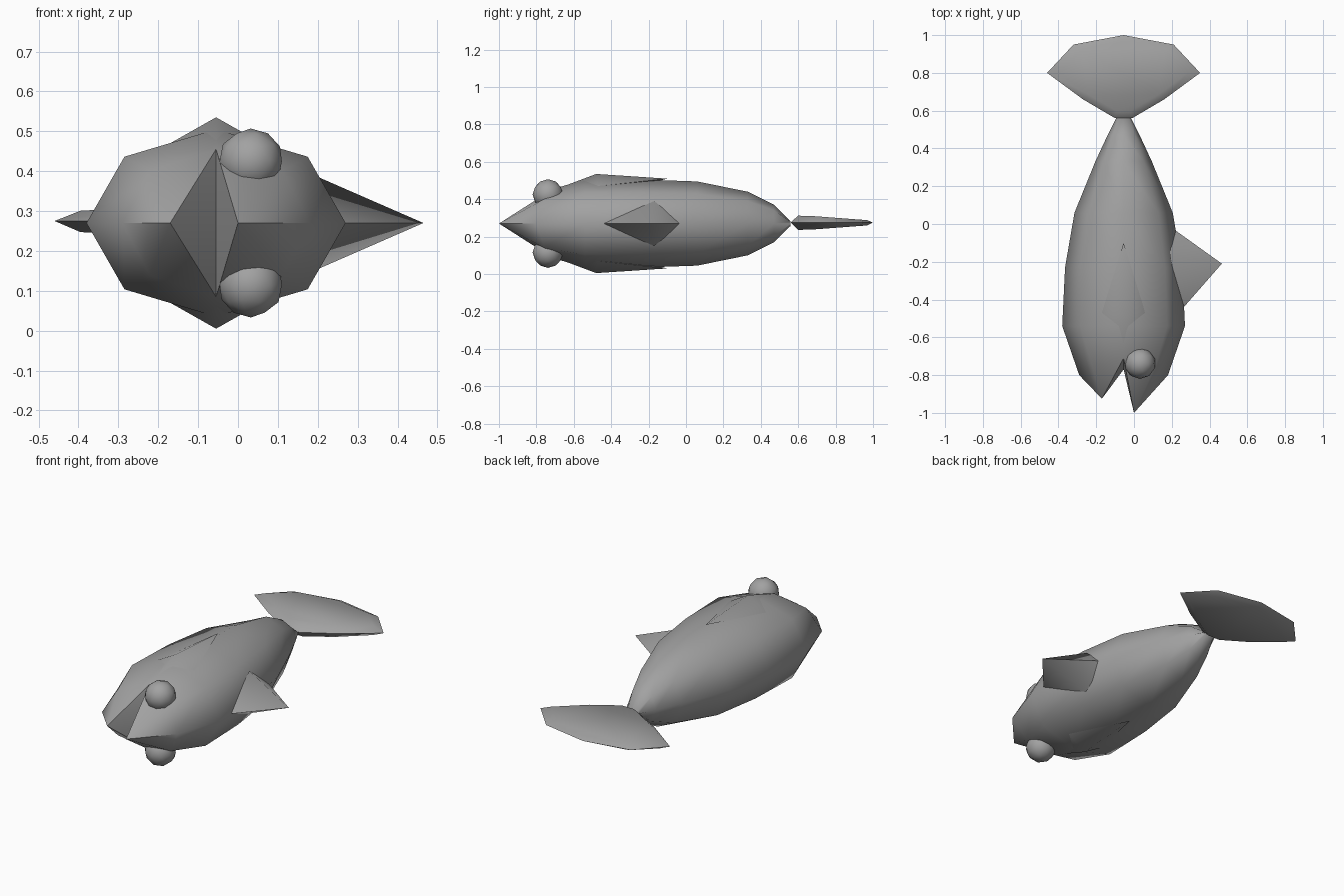
import bpy, bmesh, math
from mathutils import Vector

if "Cube" in bpy.data.objects:
    bpy.data.objects.remove(bpy.data.objects["Cube"])

CX, CZ = -0.055, 0.27     # long axis of the fish, which lies on its side

grey = bpy.data.materials.new("fish_grey")
grey.diffuse_color = (0.36, 0.36, 0.36, 1)
grey.use_nodes = True
grey.node_tree.nodes["Principled BSDF"].inputs["Base Color"].default_value = grey.diffuse_color


def finish(name, bm, angle=60):
    bmesh.ops.recalc_face_normals(bm, faces=bm.faces)
    me = bpy.data.meshes.new(name)
    bm.to_mesh(me)
    bm.free()
    ob = bpy.data.objects.new(name, me)
    bpy.context.collection.objects.link(ob)
    me.materials.append(grey)
    bpy.ops.object.select_all(action='DESELECT')
    ob.select_set(True)
    bpy.context.view_layer.objects.active = ob
    bpy.ops.object.shade_smooth_by_angle(angle=math.radians(angle))
    return ob


def solid(name, points, faces, angle=60):
    bm = bmesh.new()
    vs = [bm.verts.new(p) for p in points]
    for f in faces:
        bm.faces.new([vs[i] for i in f])
    return finish(name, bm, angle)


# Body: eight-sided rings from head to tail root, (y, half width, half height)
rings = [(-0.54, .325, .235), (-0.23, .31, .235), (0.06, .26, .225),
         (0.33, .15, .17), (0.47, .085, .10), (0.56, .04, .012)]
bm = bmesh.new()
loops = []
# first ring bends back towards its top and bottom
loops.append([bm.verts.new((CX + .235 * math.cos(a), -0.80 + 0.09 * math.sin(a) ** 2,
                            CZ + .185 * math.sin(a)))
              for a in [i * math.pi / 4 for i in range(8)]])
for y, hx, hz in rings:
    loops.append([bm.verts.new((CX + hx * math.cos(i * math.pi / 4), y,
                                CZ + hz * math.sin(i * math.pi / 4))) for i in range(8)])
for a, b in zip(loops, loops[1:]):
    for i in range(8):
        j = (i + 1) % 8
        bm.faces.new((a[i], a[j], b[j], b[i]))
bm.faces.new(loops[-1])
# Jaws: two pointed halves with an open wedge between them
corner = bm.verts.new((CX, -0.77, CZ))
head = loops[0]
for tip_at, start in (((0.0, -1.0, CZ), -2), ((-0.17, -0.925, CZ), 2)):
    tip = bm.verts.new(tip_at)
    half = [head[(start + k) % 8] for k in range(5)]
    for p, q in zip(half, half[1:]):
        bm.faces.new((tip, p, q))
    bm.faces.new((tip, half[-1], corner))
    bm.faces.new((tip, corner, half[0]))
finish("body", bm)

# Side fins: swept flaps whose tips lift off the body
for name, s in (("upper_side_fin", 1), ("lower_side_fin", -1)):
    solid(name, [(CX, -0.10, CZ + s * .24), (CX, -0.48, CZ + s * .265),
                 (CX - .115, -0.47, CZ + s * .20), (CX + .115, -0.47, CZ + s * .20),
                 (CX, -0.72, CZ + s * .175), (CX, -0.30, CZ + s * .19)],
          [(0, 1, 2), (0, 3, 1), (4, 2, 1), (4, 1, 3), (0, 2, 5), (0, 5, 3),
           (4, 5, 2), (4, 3, 5)])

# Back fin: pointed pyramid on the spine
solid("back_fin", [(.465, -.21, CZ), (.255, -.45, CZ), (.19, -.17, CZ + .12),
                   (.20, -.02, CZ), (.19, -.17, CZ - .12)],
      [(0, 1, 2), (0, 2, 3), (0, 3, 4), (0, 4, 1), (1, 4, 3, 2)])

# Tail fin: thin rim with raised, inset plates on both faces
half = [(.045, .56), (.215, .66), (.405, .80), (.265, .95)]
outline = [(x, y) for x, y in half] + [(0, 1.0)] + [(-x, y) for x, y in reversed(half)]
n = len(outline)
bm = bmesh.new()
rim = [bm.verts.new((CX + x, y, CZ + .005)) for x, y in outline]
for s in (1, -1):
    plate = []
    for x, y in outline:
        iy = 0.80 + (y - 0.80) * .84
        plate.append(bm.verts.new((CX + x * .84, iy,
                                   CZ + .004 + s * (.038 - .075 * max(0, iy - .65)))))
    for i in range(n):
        j = (i + 1) % n
        bm.faces.new((rim[i], rim[j], plate[j], plate[i]))
    bm.faces.new(plate)
finish("tail_fin", bm)

# Eyes: low-poly balls, one on each flank
for name, s in (("upper_eye", 1), ("lower_eye", -1)):
    bm = bmesh.new()
    bmesh.ops.create_icosphere(bm, subdivisions=2, radius=.082)
    bmesh.ops.translate(bm, verts=bm.verts, vec=Vector((.032, -.738, CZ + s * .155)))
    finish(name, bm)
